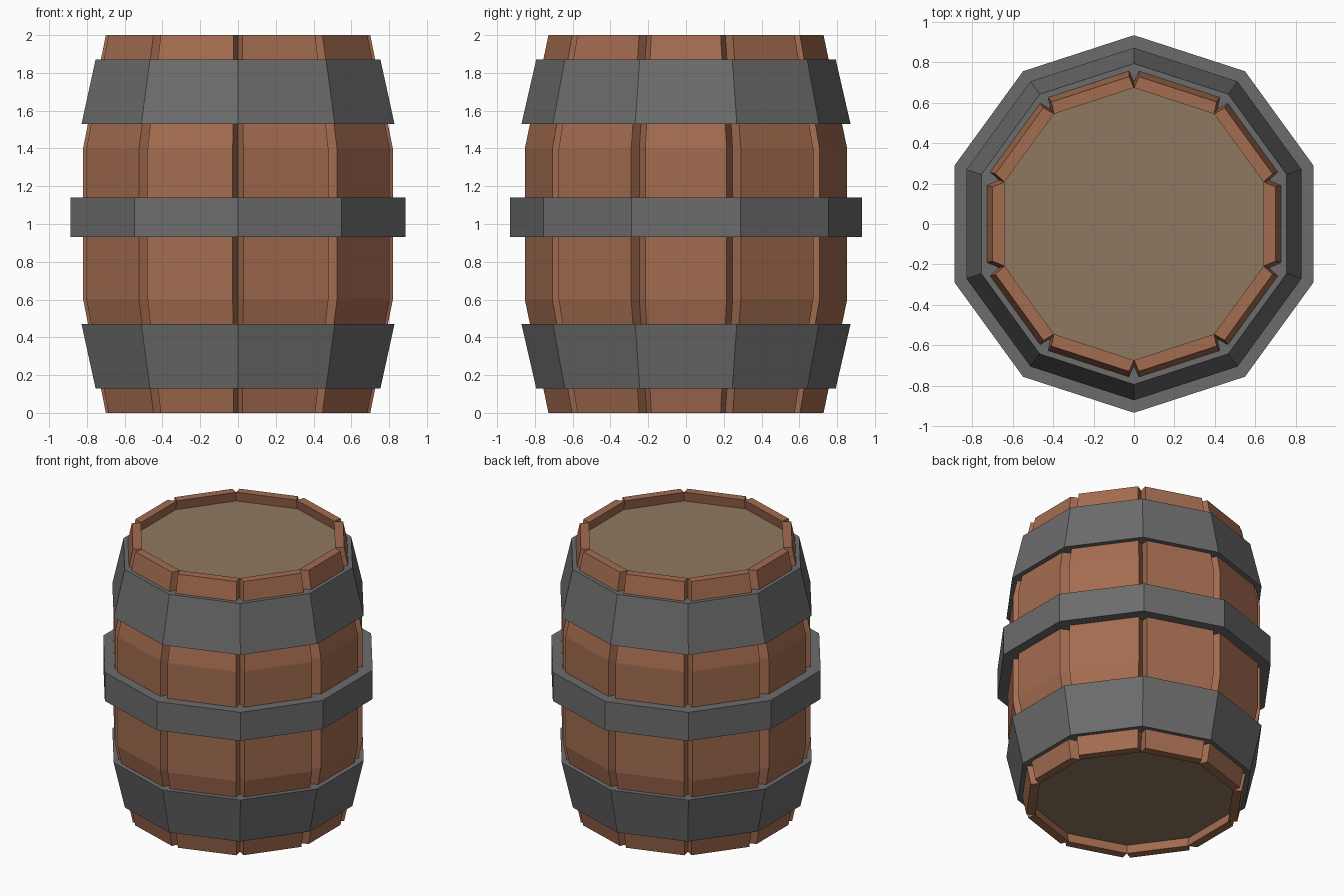
import bpy, bmesh
from math import cos, sin, pi, radians
from mathutils import Matrix

if "Cube" in bpy.data.objects:
    bpy.data.objects.remove(bpy.data.objects["Cube"])

SIDES = 10
HALF = pi / SIDES


def material(name, color):
    m = bpy.data.materials.new(name)
    m.diffuse_color = (*color, 1)
    m.use_nodes = True
    m.node_tree.nodes["Principled BSDF"].inputs["Base Color"].default_value = m.diffuse_color
    return m


wood = material("stave_wood", (0.37, 0.15, 0.08))
lid_wood = material("lid_wood", (0.28, 0.19, 0.115))
iron = material("hoop_iron", (0.15, 0.15, 0.15))


def loft(name, rings, mat, closed=False):
    """Skin a list of equal-length point rings; cap the ends or close the loop."""
    bm = bmesh.new()
    vs = [[bm.verts.new(p) for p in r] for r in rings]
    n = len(vs[0])
    pairs = list(zip(vs, vs[1:])) + ([(vs[-1], vs[0])] if closed else [])
    for a, b in pairs:
        for i in range(n):
            j = (i + 1) % n
            bm.faces.new((a[i], a[j], b[j], b[i]))
    if not closed:
        bm.faces.new(vs[0])
        bm.faces.new(vs[-1])
    bmesh.ops.recalc_face_normals(bm, faces=bm.faces)
    me = bpy.data.meshes.new(name)
    bm.to_mesh(me)
    bm.free()
    me.materials.append(mat)
    ob = bpy.data.objects.new(name, me)
    bpy.context.collection.objects.link(ob)
    return ob


def decagon(r, z):
    return [(r * cos(pi / 2 + 2 * HALF * i), r * sin(pi / 2 + 2 * HALF * i), z)
            for i in range(SIDES)]


# Staves: bulging planks with V-shaped gaps between them
THICK = 0.06
for k in range(SIDES):
    width = 0.215 if k in (0, 5) else 0.237
    rings = []
    for z, out in ((0, 0.70), (0.6, 0.82), (1.4, 0.82), (2, 0.70)):
        inn = out - THICK
        wo = width * out / 0.82
        wi = inn * sin(HALF) / cos(HALF)
        rings.append([(inn, -wi, z), (out, -wo, z), (out, wo, z), (inn, wi, z)])
    stave = loft(f"stave_{k + 1}", rings, wood)
    stave.data.transform(Matrix.Rotation(radians(36 * k), 4, 'Z'))

# Recessed lid and base
for name, z0, z1 in (("lid", 1.88, 1.93), ("base", 0.07, 0.12)):
    loft(name, [decagon(0.69, z0), decagon(0.69, z1)], lid_wood)

# Iron hoops: (name, bottom z, bottom radius, top z, top radius, thickness)
for name, z0, r0, z1, r1, t in (("lower_hoop", 0.13, 0.793, 0.47, 0.871, 0.085),
                                ("middle_hoop", 0.93, 0.933, 1.14, 0.933, 0.13),
                                ("upper_hoop", 1.53, 0.871, 1.87, 0.793, 0.085)):
    loft(name, [decagon(r0, z0), decagon(r1, z1),
                decagon(r1 - t, z1), decagon(r0 - t, z0)], iron, closed=True)
